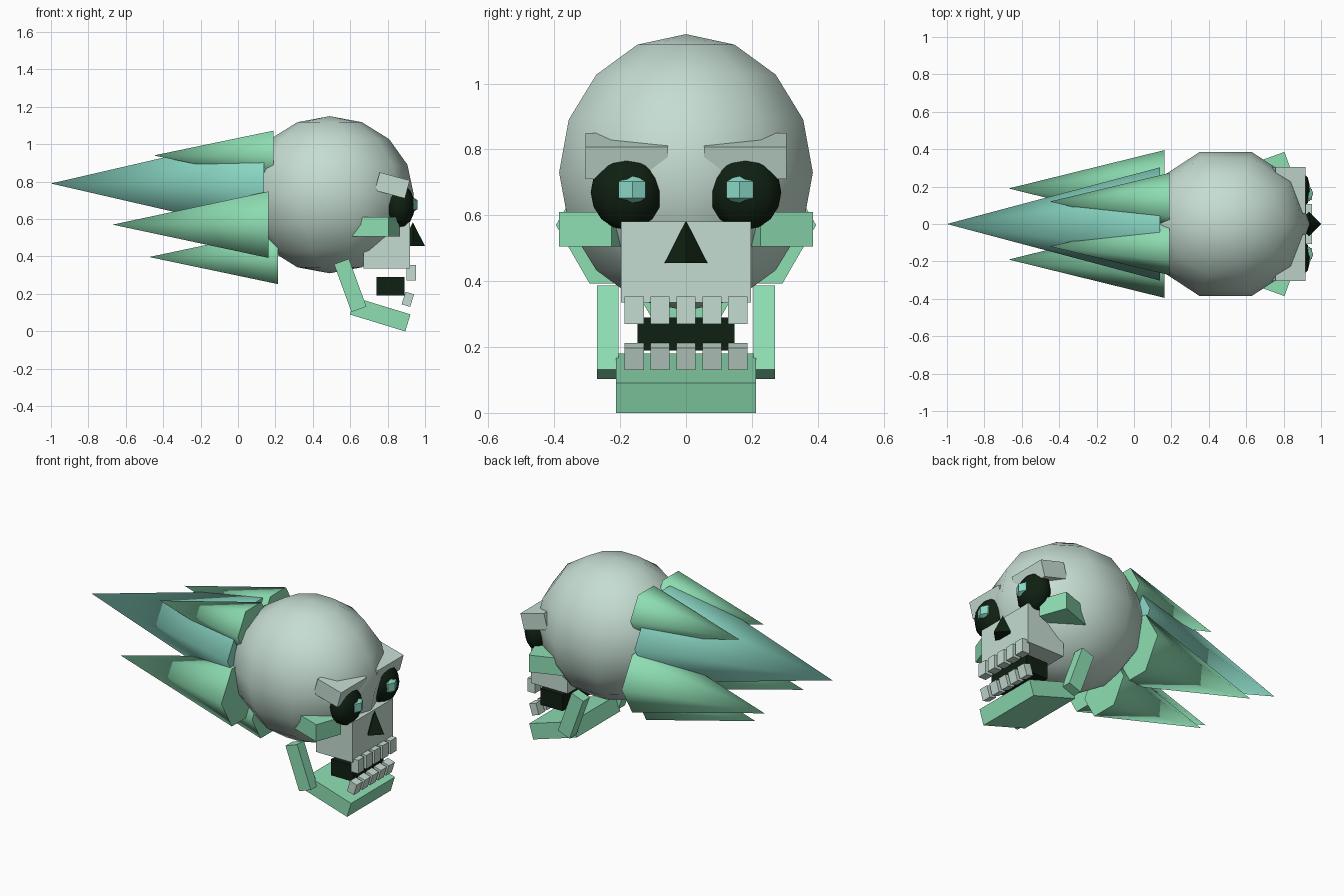
import bpy, bmesh
from math import sin, cos, pi, radians
from mathutils import Matrix, Vector, Euler

cube = bpy.data.objects.get("Cube")
if cube:
    bpy.data.objects.remove(cube, do_unlink=True)


def material(name, rgb):
    m = bpy.data.materials.new(name)
    m.use_nodes = True
    m.diffuse_color = (*rgb, 1)
    m.node_tree.nodes["Principled BSDF"].inputs["Base Color"].default_value = (*rgb, 1)
    return m


BONE = material("pale bone", (0.56, 0.72, 0.64))
GREEN = material("mint green", (0.27, 0.73, 0.45))
TEAL = material("flame teal", (0.26, 0.70, 0.57))
DARK = material("hollow dark", (0.005, 0.014, 0.006))


def finish(name, bm, mat, loc, rot=(0, 0, 0), smooth=0):
    """Place the mesh, recalculate normals and shade it."""
    turn = Euler([radians(a) for a in rot]).to_matrix().to_4x4()
    bm.transform(Matrix.Translation(Vector(loc)) @ turn)
    bmesh.ops.recalc_face_normals(bm, faces=bm.faces[:])
    mesh = bpy.data.meshes.new(name)
    bm.to_mesh(mesh)
    bm.free()
    mesh.materials.append(mat)
    ob = bpy.data.objects.new(name, mesh)
    bpy.context.collection.objects.link(ob)
    if smooth:
        bpy.ops.object.select_all(action="DESELECT")
        ob.select_set(True)
        bpy.context.view_layer.objects.active = ob
        bpy.ops.object.shade_smooth_by_angle(angle=radians(smooth))
    return ob


def box(name, mat, loc, size, rot=(0, 0, 0)):
    bm = bmesh.new()
    bmesh.ops.create_cube(bm, size=1)
    bmesh.ops.scale(bm, vec=size, verts=bm.verts[:])
    return finish(name, bm, mat, loc, rot)


def lathe(profile, sides, phase=0):
    """Revolve (radius, height) points around z; zero radius makes a tip."""
    bm = bmesh.new()
    rings = []
    for r, z in profile:
        if r < 1e-5:
            rings.append([bm.verts.new((0, 0, z))] * sides)
        else:
            angles = [phase + 2 * pi * i / sides for i in range(sides)]
            rings.append([bm.verts.new((r * cos(a), r * sin(a), z)) for a in angles])
    for low, high in zip(rings, rings[1:]):
        for i in range(sides):
            j = (i + 1) % sides
            loop = list(dict.fromkeys((low[i], low[j], high[j], high[i])))
            bm.faces.new(loop)
    for ring in (rings[0], rings[-1]):
        if len(set(ring)) > 2:
            bm.faces.new(ring)
    return bm


def ball(name, mat, loc, radii, sides, rows, smooth):
    bm = lathe([(sin(pi * i / rows), -cos(pi * i / rows)) for i in range(rows + 1)], sides)
    bmesh.ops.scale(bm, vec=radii, verts=bm.verts[:])
    return finish(name, bm, mat, loc, smooth=smooth)


def flame(name, mat, tip, base_x, radius):
    """Six-sided spike streaming backward along -x."""
    bm = lathe([(radius, 0), (0, base_x - tip[0])], 6, pi / 6)
    return finish(name, bm, mat, (base_x, tip[1], tip[2]), (0, -90, 0), 65)


# Cranium, upper jaw, nose and mouth
ball("cranium", BONE, (0.49, 0, 0.73), (0.45, 0.405, 0.42), 10, 8, 60)
box("upper_jaw", BONE, (0.795, 0, 0.458), (0.25, 0.396, 0.245))
box("mouth_hollow", DARK, (0.815, 0, 0.24), (0.15, 0.296, 0.1))
finish("nose_hollow", lathe([(0.065, 0), (0, 0.128)], 4), DARK, (0.935, 0, 0.455))

# Lower jaw
box("lower_jaw", GREEN, (0.76, 0, 0.09), (0.31, 0.426, 0.095), (0, 17, 0))

# Paired parts
for side, s in (("left", 1), ("right", -1)):
    ball(f"eye_socket_{side}", DARK, (0.865, 0.18 * s, 0.67), (0.08, 0.115, 0.115), 10, 8, 60)
    ball(f"pupil_{side}", TEAL, (0.92, 0.163 * s, 0.677), (0.045, 0.054, 0.05), 6, 3, 30)
    box(f"brow_{side}", BONE, (0.825, 0.18 * s, 0.78), (0.166, 0.25, 0.1), (0, 15, 0))
    box(f"cheekbone_{side}", GREEN, (0.716, 0.263 * s, 0.558), (0.25, 0.17, 0.105), (0, 0, 20 * s))
    box(f"jaw_hinge_{side}", GREEN, (0.6, 0.2375 * s, 0.245), (0.085, 0.065, 0.272), (0, -20, 0))
    flame(f"upper_flame_{side}", GREEN, (-0.45, 0.12 * s, 0.94), 0.19, 0.153)
    flame(f"side_flame_{side}", GREEN, (-0.67, 0.19 * s, 0.57), 0.163, 0.205)

# Teeth rows
for i in range(5):
    y = (i - 2) * 0.0785
    box(f"upper_tooth_{i + 1}", BONE, (0.927, y, 0.312), (0.05, 0.058, 0.083))
    box(f"lower_tooth_{i + 1}", BONE, (0.908, y, 0.171), (0.048, 0.058, 0.07), (0, 17, 0))

# Centre flames
flame("main_flame", TEAL, (-1, 0, 0.79), 0.14, 0.303)
flame("lower_flame", GREEN, (-0.475, 0, 0.397), 0.213, 0.167)
